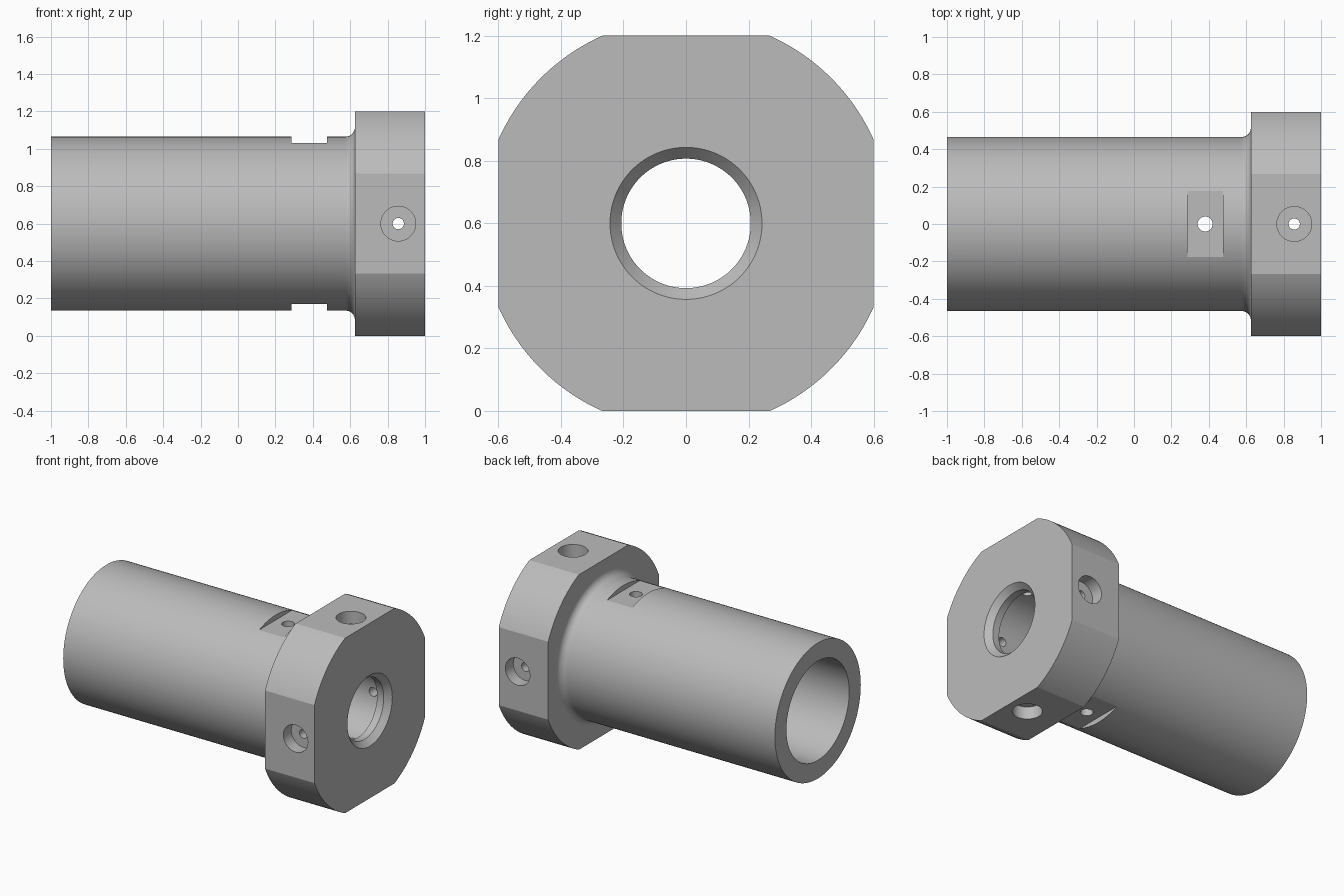
import bpy, bmesh
from math import sin, cos, pi, radians
from mathutils import Matrix, Vector

cube = bpy.data.objects.get("Cube")
if cube:
    bpy.data.objects.remove(cube, do_unlink=True)

AXIS_Z = 0.6      # height of the bore axis
SEGMENTS = 128

steel = bpy.data.materials.new("grey_steel")
steel.use_nodes = True
GREY = (0.5, 0.5, 0.5, 1)
steel.diffuse_color = GREY
steel.node_tree.nodes["Principled BSDF"].inputs["Base Color"].default_value = GREY


def add_object(name, bm):
    bmesh.ops.recalc_face_normals(bm, faces=bm.faces)
    mesh = bpy.data.meshes.new(name)
    bm.to_mesh(mesh)
    bm.free()
    mesh.materials.append(steel)
    ob = bpy.data.objects.new(name, mesh)
    bpy.context.collection.objects.link(ob)
    return ob


def lathe(name, profile):
    """Revolve a closed (x, radius) outline about the bore axis."""
    bm = bmesh.new()
    rings = []
    for i in range(SEGMENTS):
        a = 2 * pi * i / SEGMENTS
        rings.append([bm.verts.new((x, r * cos(a), AXIS_Z + r * sin(a)))
                      for x, r in profile])
    n = len(profile)
    for i, ring in enumerate(rings):
        following = rings[(i + 1) % SEGMENTS]
        for j in range(n):
            k = (j + 1) % n
            bm.faces.new((ring[j], ring[k], following[k], following[j]))
    return add_object(name, bm)


def box(name, centre, size):
    bm = bmesh.new()
    bmesh.ops.create_cube(bm, size=1)
    bmesh.ops.scale(bm, vec=size, verts=bm.verts)
    bmesh.ops.translate(bm, vec=centre, verts=bm.verts)
    return add_object(name, bm)


def drill(name, x, turn, start, end, radius):
    """Radial drill, from distance start to end off the axis, turned about x."""
    bm = bmesh.new()
    bmesh.ops.create_cone(bm, cap_ends=True, segments=40, radius1=radius,
                          radius2=radius, depth=end - start)
    bmesh.ops.translate(bm, vec=(0, 0, (start + end) / 2), verts=bm.verts)
    place = Matrix.Translation((x, 0, AXIS_Z)) @ Matrix.Rotation(turn, 4, 'X')
    bmesh.ops.transform(bm, matrix=place, verts=bm.verts)
    return add_object(name, bm)


def cut(target, cutter, operation='DIFFERENCE'):
    cutter.hide_render = True
    mod = target.modifiers.new("cut", 'BOOLEAN')
    mod.operation = operation
    mod.solver = 'EXACT'
    mod.object = cutter
    bpy.context.view_layer.objects.active = target
    bpy.ops.object.modifier_apply(modifier=mod.name)
    bpy.data.objects.remove(cutter, do_unlink=True)


# Sleeve and flange outline, with the fillet between them
fillet = [(0.575 + 0.05 * sin(a), 0.515 - 0.05 * cos(a))
          for a in (pi / 2 * i / 8 for i in range(9))]
outside = [(-1, 0.465)] + fillet + [(0.625, 0.657), (1, 0.657)]
bore = [(1, 0.243), (0.96, 0.207), (0.91, 0.207), (0.89, 0.24),
        (0.6, 0.24), (0.6, 0.34), (-1, 0.34)]
nut = lathe("flanged_nut", outside + bore)

# Four flats on the flange
cut(nut, box("flange_flats", (0, 0, AXIS_Z), (2.4, 1.2, 1.2)), 'INTERSECT')

# Counterbored radial holes in the flange flats
for quarter in range(4):
    turn = quarter * pi / 2
    cut(nut, drill("flange_counterbore", 0.857, turn, 0.515, 0.7, 0.093))
    cut(nut, drill("flange_oil_hole", 0.857, turn, 0.1, 0.6, 0.03))

# Flat notch and small hole at the top and bottom of the sleeve
for side, turn in ((1, 0), (-1, pi)):
    cut(nut, box("sleeve_notch", (0.38, 0, AXIS_Z + side * 0.53), (0.19, 0.8, 0.2)))
    cut(nut, drill("sleeve_hole", 0.38, turn, 0.2, 0.6, 0.04))

# Smooth round surfaces, crisp edges and flat end faces
bpy.ops.object.select_all(action='DESELECT')
nut.select_set(True)
bpy.context.view_layer.objects.active = nut
bpy.ops.object.shade_smooth_by_angle(angle=radians(20))
weighted = nut.modifiers.new("even_shading", 'WEIGHTED_NORMAL')
weighted.keep_sharp = True
